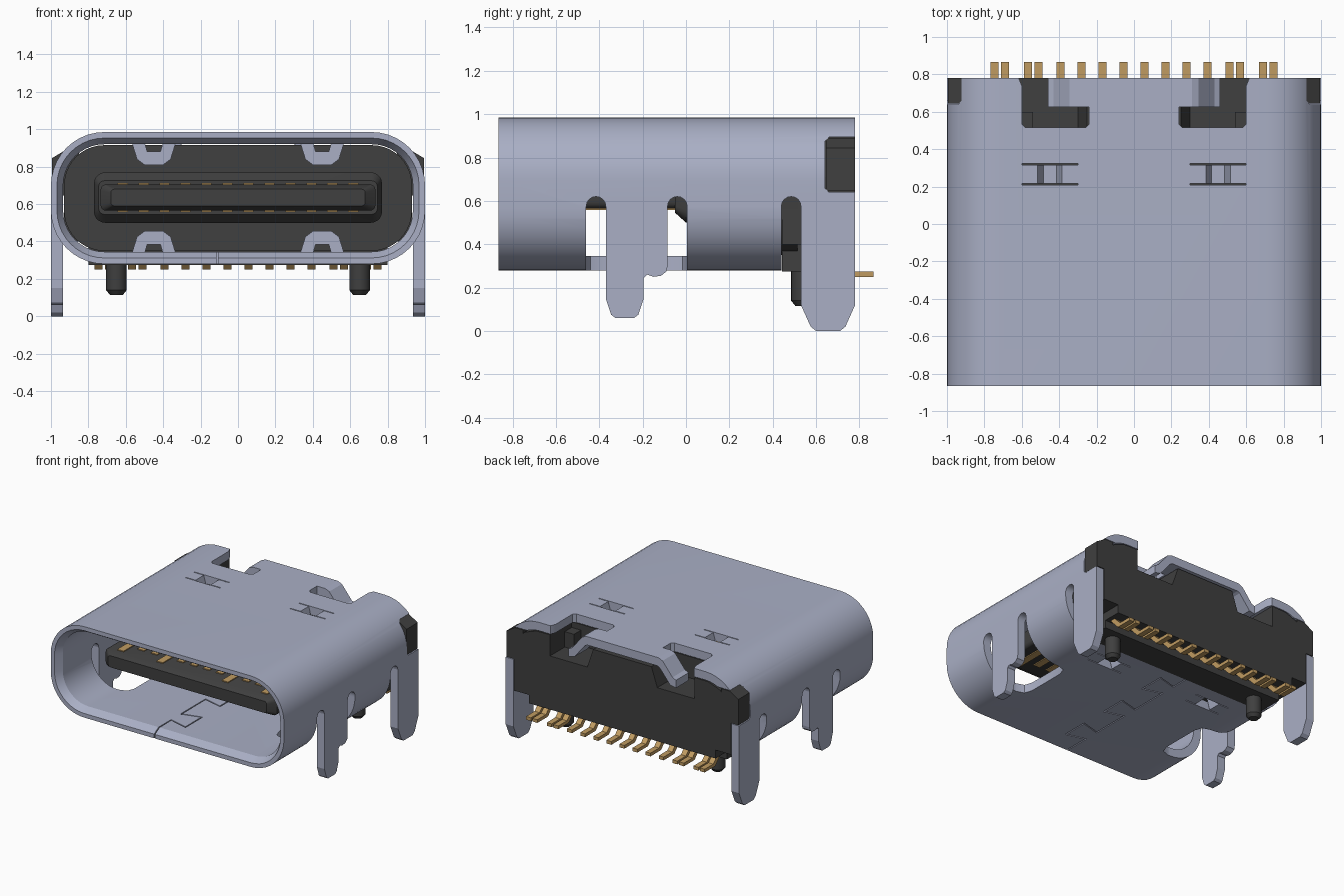
import bpy, bmesh, math
from mathutils import Vector

if "Cube" in bpy.data.objects:
    bpy.data.objects.remove(bpy.data.objects["Cube"])


def material(name, rgb, metallic=0.0):
    m = bpy.data.materials.new(name)
    m.use_nodes = True
    m.diffuse_color = (*rgb, 1)
    m.node_tree.nodes["Principled BSDF"].inputs["Base Color"].default_value = (*rgb, 1)
    return m


STEEL = material("blue grey steel", (0.40, 0.43, 0.56))
BLACK = material("black plastic", (0.05, 0.05, 0.05))
GOLD = material("gold", (0.53, 0.33, 0.12))


def finish(name, bm, mat):
    bmesh.ops.recalc_face_normals(bm, faces=bm.faces)
    me = bpy.data.meshes.new(name)
    bm.to_mesh(me)
    bm.free()
    ob = bpy.data.objects.new(name, me)
    bpy.context.collection.objects.link(ob)
    if mat:
        me.materials.append(mat)
    return ob


def smooth(ob):
    bpy.ops.object.select_all(action='DESELECT')
    ob.select_set(True)
    bpy.context.view_layer.objects.active = ob
    bpy.ops.object.shade_smooth_by_angle(angle=math.radians(30))


def prism(name, pts, axis, a, b, mat=None):
    """Extrude a 2D outline along an axis: x uses (y, z), y uses (x, z), z uses (x, y)."""
    def place(p, t):
        return {'x': (t, p[0], p[1]), 'y': (p[0], t, p[1]), 'z': (p[0], p[1], t)}[axis]
    bm = bmesh.new()
    lo = [bm.verts.new(place(p, a)) for p in pts]
    hi = [bm.verts.new(place(p, b)) for p in pts]
    bm.faces.new(lo)
    bm.faces.new(hi)
    n = len(pts)
    for i in range(n):
        j = (i + 1) % n
        bm.faces.new((lo[i], lo[j], hi[j], hi[i]))
    return finish(name, bm, mat)


def box(name, x0, x1, y0, y1, z0, z1, mat=None):
    return prism(name, [(x0, y0), (x1, y0), (x1, y1), (x0, y1)], 'z', z0, z1, mat)


def loft(name, sections, mat, closed=False, seg=10):
    """Join rounded rectangles given as (y, half width, bottom, top, radius)."""
    bm = bmesh.new()
    rings = []
    for y, w, z0, z1, r in sections:
        ring = []
        for q, (cx, cz) in enumerate([(w - r, z1 - r), (r - w, z1 - r), (r - w, z0 + r), (w - r, z0 + r)]):
            for k in range(seg + 1):
                t = math.pi / 2 * (q + k / seg)
                ring.append(bm.verts.new((cx + r * math.cos(t), y, cz + r * math.sin(t))))
        rings.append(ring)
    pairs = list(zip(rings, rings[1:]))
    if closed:
        pairs.append((rings[-1], rings[0]))
    else:
        bm.faces.new(rings[0])
        bm.faces.new(rings[-1])
    for r0, r1 in pairs:
        for i in range(len(r0)):
            j = (i + 1) % len(r0)
            bm.faces.new((r0[i], r0[j], r1[j], r1[i]))
    return finish(name, bm, mat)


def cut(ob, cutter):
    mod = ob.modifiers.new("cut", 'BOOLEAN')
    mod.operation, mod.solver, mod.object = 'DIFFERENCE', 'EXACT', cutter
    bpy.context.view_layer.update()
    me = bpy.data.meshes.new_from_object(ob.evaluated_get(bpy.context.evaluated_depsgraph_get()))
    ob.modifiers.clear()
    ob.data = me
    bpy.data.objects.remove(cutter)


def flip(pts, s):
    return [(s * p[0], p[1]) for p in pts]


def slot(y0, y1, top):
    """Outline of an upright slot with a round top."""
    r, c = (y1 - y0) / 2, (y0 + y1) / 2
    arc = [(c + r * math.cos(t * math.pi / 8), top - r + r * math.sin(t * math.pi / 8)) for t in range(9)]
    return [(y0, 0.5), (y1, 0.5)] + arc


SIDES = ((1, "left"), (-1, "right"))

# Metal shell: hollow rounded tube with a flared mouth
shell = loft("shell", [(-0.865, 1.0, 0.28, 0.985, 0.285), (0.78, 1.0, 0.28, 0.985, 0.285),
                       (0.78, 0.935, 0.345, 0.92, 0.22), (-0.81, 0.935, 0.345, 0.92, 0.22),
                       (-0.865, 0.968, 0.312, 0.953, 0.253)], STEEL, closed=True)

# Open underside at the back, side windows, slots, spring slits and rear notches
cut(shell, box("cutter", -1.1, 1.1, 0.44, 0.9, 0.2, 0.575))
window = [(1.1, -0.46), (0.70, -0.46), (0.64, -0.44), (0.62, -0.38),
          (0.62, -0.075), (0.64, -0.015), (0.70, 0.005), (1.1, 0.005)]
notch = [(0.26, 0.515), (0.58, 0.515), (0.6, 0.535), (0.6, 0.74), (0.62, 0.79), (0.24, 0.79), (0.24, 0.535)]
for s, _ in SIDES:
    cut(shell, prism("cutter", flip(window, s), 'z', 0.2, 0.575))
    for y0, y1 in ((-0.46, -0.37), (-0.085, 0.005), (0.44, 0.53)):
        cut(shell, prism("cutter", slot(y0, y1, 0.62), 'x', s * 0.5, s * 1.1))
    ear_gap = [(0.66, 0.64), (0.9, 0.64), (0.9, 0.895), (0.66, 0.895), (0.64, 0.875), (0.64, 0.66)]
    cut(shell, prism("cutter", ear_gap, 'x', s * 0.8, s * 1.1))
    cut(shell, prism("cutter", flip(notch, s), 'z', 0.9, 1.1))
    for z0, z1 in ((0.9, 1.1), (0.2, 0.36)):
        cut(shell, box("cutter", s * 0.3, s * 0.6, 0.208, 0.324, z0, z1))

# Dovetailed seam along the underside
path = [Vector((-0.11, -0.9))]
for y in (-0.6, -0.18, 0.24):
    path += [Vector(p) for p in ((-0.11, y - 0.06), (0.04, y - 0.1), (0.04, y + 0.1), (-0.11, y + 0.06))]
path.append(Vector((-0.11, 0.5)))
left_edge, right_edge = [], []
for i, p in enumerate(path):
    a = (p - path[max(i - 1, 0)]).normalized()
    b = (path[min(i + 1, len(path) - 1)] - p).normalized()
    d = (a + b).normalized()
    n = Vector((-d.y, d.x))
    ref = b if b.length else a
    off = n * 0.004 / max(0.3, n.dot(Vector((-ref.y, ref.x))))
    left_edge.append(p + off)
    right_edge.append(p - off)
cut(shell, prism("cutter", left_edge + right_edge[::-1], 'z', 0.2, 0.4))
smooth(shell)

# Legs, springs and rear hooks of the shell
front_leg = [(-0.37, 0.575), (-0.37, 0.15), (-0.345, 0.075), (-0.325, 0.06), (-0.24, 0.06), (-0.22, 0.075),
             (-0.195, 0.15), (-0.195, 0.245), (-0.18, 0.26), (-0.15, 0.25), (-0.115, 0.255),
             (-0.09, 0.275), (-0.085, 0.30), (-0.085, 0.575)]
rear_leg = [(0.53, 0.575), (0.53, 0.12), (0.575, 0.02), (0.60, 0.0), (0.71, 0.0), (0.735, 0.02),
            (0.78, 0.12), (0.78, 0.575)]
spring = [(0.3, 0.985), (0.385, 0.985), (0.415, 0.88), (0.485, 0.88), (0.515, 0.985), (0.6, 0.985),
          (0.6, 0.92), (0.565, 0.92), (0.54, 0.84), (0.5, 0.81), (0.4, 0.81), (0.36, 0.84),
          (0.335, 0.92), (0.3, 0.92)]
hook = [(0.24, 0.985), (0.31, 0.985), (0.345, 0.97), (0.43, 0.865), (0.46, 0.85),
        (0.46, 0.79), (0.41, 0.80), (0.32, 0.91), (0.30, 0.92), (0.24, 0.92)]
for s, side in SIDES:
    prism(side + "_front_leg", front_leg, 'x', s * 0.935, s * 1.0, STEEL)
    prism(side + "_rear_leg", rear_leg, 'x', s * 0.935, s * 1.0, STEEL)
    prism(side + "_upper_spring", flip(spring, s), 'y', 0.216, 0.316, STEEL)
    prism(side + "_lower_spring", [(s * x, 1.265 - z) for x, z in spring], 'y', 0.216, 0.316, STEEL)
    prism(side + "_rear_hook", flip(hook, s), 'y', 0.625, 0.78, STEEL)

# Plastic insulator: back wall, collar and tongue
smooth(loft("back_wall", [(0.38, 0.93, 0.35, 0.915, 0.215), (0.515, 0.93, 0.35, 0.915, 0.215)], BLACK))
smooth(loft("collar", [(-0.05, 0.745, 0.545, 0.725, 0.03), (0.0, 0.77, 0.5, 0.77, 0.06),
                       (0.4, 0.77, 0.5, 0.77, 0.06)], BLACK, seg=5))
smooth(loft("tongue", [(-0.62, 0.68, 0.59, 0.68, 0.02), (-0.57, 0.735, 0.565, 0.705, 0.03),
                       (0.4, 0.735, 0.565, 0.705, 0.03)], BLACK, seg=4))

# Plastic rear housing, recessed underneath at the back
upper = [(0.8, 0.4), (0.93, 0.4), (0.93, 0.71), (0.905, 0.80), (0.84, 0.875), (0.74, 0.912), (0.62, 0.915),
         (0.62, 0.75), (0.30, 0.75), (0.25, 0.9)]
half = [(0.8, 0.335)] + upper
prism("rear_housing", half + flip(half, -1)[::-1], 'y', 0.5, 0.78, BLACK)
floor = [(0.8, 0.275), (0.8, 0.4), (0.93, 0.4), (0.93, 0.62)]
prism("housing_floor", floor + flip(floor, -1)[::-1], 'y', 0.442, 0.64, BLACK)
ear = [(0.85, 0.645), (0.995, 0.645), (0.995, 0.845), (0.92, 0.89), (0.85, 0.89)]
for s, side in SIDES:
    prism(side + "_housing_ear", flip(ear, s), 'y', 0.645, 0.78, BLACK)
    box(side + "_housing_step", s * 0.54, s * 0.62, 0.51, 0.6, 0.74, 0.87, BLACK)
    # Locating post with a chamfered tip
    bm = bmesh.new()
    rings = []
    for z, r in ((0.115, 0.035), (0.14, 0.055), (0.3, 0.055)):
        rings.append([bm.verts.new((s * 0.65 + r * math.cos(k * math.pi / 12), 0.54 + r * math.sin(k * math.pi / 12), z))
                      for k in range(24)])
    bm.faces.new(rings[0])
    bm.faces.new(rings[-1])
    for r0, r1 in zip(rings, rings[1:]):
        for k in range(24):
            bm.faces.new((r0[k], r0[(k + 1) % 24], r1[(k + 1) % 24], r1[k]))
    smooth(finish(side + "_post", bm, BLACK))

# Gold contacts on both faces of the tongue, four of them longer
for i in range(12):
    x = -0.616 + 0.112 * i
    y0 = -0.56 if i in (0, 3, 8, 11) else -0.47
    box("upper_contact_%d" % (i + 1), x - 0.027, x + 0.027, y0, 0.0, 0.704, 0.712, GOLD)
    box("lower_contact_%d" % (i + 1), x - 0.027, x + 0.027, y0, 0.0, 0.558, 0.566, GOLD)

# Gold solder tails at the back
tail = [(0.865, 0.25), (0.865, 0.275), (0.76, 0.275), (0.69, 0.345), (0.645, 0.345), (0.735, 0.25)]
tail_x = [0.056, 0.168, 0.28, 0.393, 0.51, 0.567, 0.69, 0.745]
for s, side in SIDES:
    for i, x in enumerate(tail_x):
        prism("%s_solder_tail_%d" % (side, i + 1), tail, 'x', s * x - 0.021, s * x + 0.021, GOLD)
